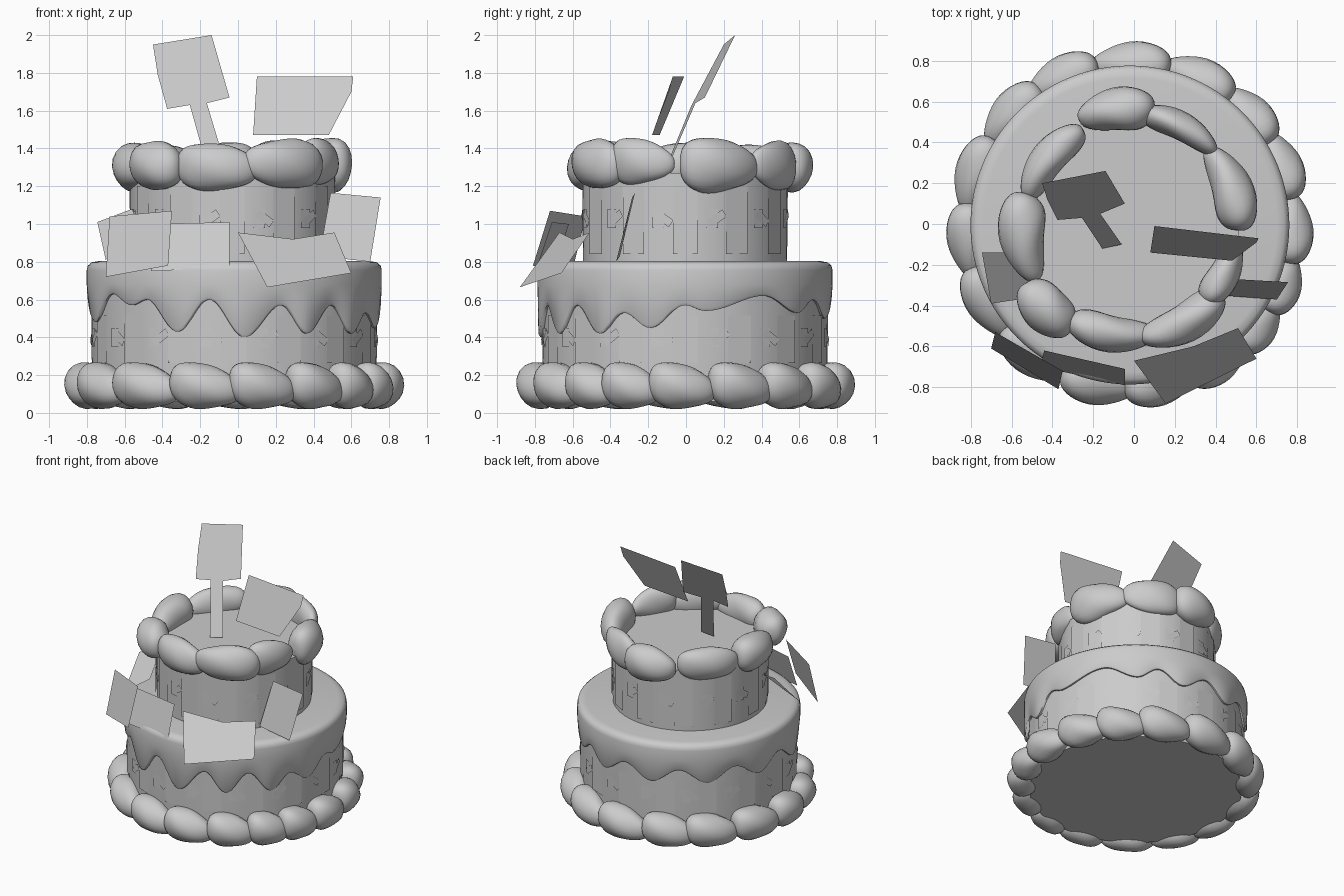
import bpy, bmesh, math
from math import sin, cos, pi, radians

if "Cube" in bpy.data.objects:
    bpy.data.objects.remove(bpy.data.objects["Cube"])

CX, CY = -0.02, -0.005
grey = bpy.data.materials.new("plain grey")
grey.diffuse_color = (0.6, 0.6, 0.6, 1)
grey.use_nodes = True
grey.node_tree.nodes["Principled BSDF"].inputs["Base Color"].default_value = grey.diffuse_color


def add(name, verts, faces, smooth=None):
    me = bpy.data.meshes.new(name)
    me.from_pydata(verts, [], faces)
    me.materials.append(grey)
    ob = bpy.data.objects.new(name, me)
    bpy.context.collection.objects.link(ob)
    if smooth:
        bpy.ops.object.select_all(action='DESELECT')
        bpy.context.view_layer.objects.active = ob
        ob.select_set(True)
        bpy.ops.object.shade_smooth_by_angle(angle=radians(smooth))
    return ob


def lathe(name, rows, n, smooth=40, caps=True, cx=CX):
    """rows: functions of angle giving (radius, z), listed bottom to top"""
    verts, faces = [], []
    for row in rows:
        for i in range(n):
            a = 2 * pi * i / n
            r, z = row(a)
            verts.append((cx + r * cos(a), CY + r * sin(a), z))
    for k in range(len(rows) - 1):
        for i in range(n):
            j = (i + 1) % n
            faces.append((k*n + i, k*n + j, (k+1)*n + j, (k+1)*n + i))
    if caps:
        faces.append(tuple(reversed(range(n))))
    faces.append(tuple(range((len(rows)-1)*n, len(rows)*n)))
    return add(name, verts, faces, smooth)


def fixed(r, z):
    return lambda a: (r, z)


# Cake tiers
lathe("lower_tier", [fixed(0.745, 0.06), fixed(0.755, 0.3), fixed(0.757, 0.7)], 64)
lathe("upper_tier", [fixed(0.54, 0.78), fixed(0.545, 1.27)], 48, cx=-0.03)

# Dripping icing: wavy lower edge, rounded shoulder
drips = [(-14, .45), (0, .57), (8, .54), (33, .62), (51, .53), (62, .6), (75, .5), (90, .6),
         (105, .5), (120, .6), (135, .5), (150, .6), (165, .5), (180, .6), (197, .48),
         (213, .63), (225, .57), (233, .6), (247, .43), (260, .6), (274, .4), (289, .57),
         (300, .42), (312, .57), (324, .42), (335, .53), (346, .45)]


def drip_z(a):
    d = math.degrees(a)
    if d >= 346:
        d -= 360
    for (a0, z0), (a1, z1) in zip(drips, drips[1:]):
        if a0 <= d <= a1:
            return z0 + (z1 - z0) * (1 - cos(pi * (d - a0) / (a1 - a0))) / 2
    return 0.5


icing_rows = [lambda a: (0.75, drip_z(a)), lambda a: (0.768, drip_z(a)),
              lambda a: (0.777, drip_z(a) + 0.015), fixed(0.781, 0.68), fixed(0.781, 0.755),
              fixed(0.775, 0.78), fixed(0.755, 0.797), fixed(0.72, 0.803)]
lathe("drip_icing", icing_rows, 240, 50, caps=False)


# Piped cream: teardrops bent around a ring, thick at one end
def dollop(name, ang, half, ring, z0, width, height, taper, slope=0.0):
    nu, nv = 20, 20
    verts, faces = [], []
    for i in range(nu + 1):
        th = pi * i / nu
        u, s = -cos(th), max(sin(th), 0.001) ** 0.75
        k = s * (1 + taper * u)
        for j in range(nv):
            p = 2 * pi * j / nv
            ripple = 1 + 0.035 * cos(3 * p + 4 * u)
            r = ring + width * k * cos(p) * ripple
            a = radians(ang + half * u)
            z = z0 + slope * u + height * k * sin(p) * ripple
            verts.append((CX + r * cos(a), CY + r * sin(a), max(z, 0.0)))
    for i in range(nu):
        for j in range(nv):
            q = (j + 1) % nv
            faces.append((i*nv + j, i*nv + q, (i+1)*nv + q, (i+1)*nv + j))
    add(name, verts, faces, 60)


base = [22, 43, 65, 90, 115, 137, 162, 186, 209, 234, 259, 281, 303, 322, 339, 359]
for i, a in enumerate(base):
    nxt = base[(i + 1) % len(base)] + (360 if i == len(base) - 1 else 0)
    prv = base[i - 1] - (360 if i == 0 else 0)
    half = (nxt - prv) / 4 + 2
    dollop("base_cream", a, half, 0.785, 0.14, 0.11, 0.118, -0.25, -0.025)

# angle, half length, ring radius, height centre, half width, half height, taper
for a, h, r, z, w, t, k in [
        (97, 19, .57, 1.30, .105, .13, -.2), (62, 22, .545, 1.31, .07, .13, .15),
        (21, 24, .53, 1.31, .10, .14, -.3), (334, 20, .52, 1.33, .075, .12, -.3),
        (299, 24, .55, 1.32, .095, .13, .15), (260, 23, .54, 1.30, .09, .125, -.15),
        (225, 16, .58, 1.31, .115, .13, 0), (187, 24, .53, 1.30, .11, .125, -.3),
        (141, 25, .515, 1.30, .085, .12, -.1)]:
    dollop("top_cream", a, h, r, z, w, t, k, -0.01)


# Wall decorations: thin flat panels and small crossed tiles
def wall_tile(name, ang, radius, z, w, h, tilt, cx):
    a, t = radians(ang), radians(tilt)
    verts = []
    for sx, sz in ((-1, -1), (1, -1), (1, 1), (-1, 1)):
        x, y = sx * w / 2, sz * h / 2
        u, v = x * cos(t) - y * sin(t), x * sin(t) + y * cos(t)
        verts.append((cx + radius * cos(a) - u * sin(a),
                      CY + radius * sin(a) + u * cos(a), z + v))
    add(name, verts, [(0, 1, 2, 3)])


for count, rad, zc, ph, cx in ((16, .76, .39, .25, CX), (12, .548, 1.02, .36, -0.03)):
    for i in range(count):
        ang = 360 * i / count
        wall_tile("wall_panel", ang, rad - 0.002, zc, 0.13, ph, 0, cx)
        mid = ang + 180 / count
        wall_tile("cross_tile", mid, rad, zc + .01, 0.065, 0.10, 0, cx)
        wall_tile("cross_tile", mid + 3, rad + .002, zc + .01, 0.10, 0.045, 35 * (-1) ** i, cx)

# Flat cards and the topper sign
cards = {
    "topper_sign": [(-.45, .20, 1.95), (-.14, .26, 2.0), (-.045, .10, 1.67), (-.165, .05, 1.64),
                    (-.06, -.10, 1.29), (-.155, -.12, 1.27), (-.255, .03, 1.63),
                    (-.375, .02, 1.61), (-.425, .12, 1.79)],
    "topper_card": [(.10, -.01, 1.78), (.61, -.07, 1.78), (.60, -.09, 1.70),
                    (.48, -.18, 1.47), (.08, -.14, 1.47)],
    "right_card": [(.49, -.27, 1.165), (.755, -.285, 1.14), (.70, -.37, .80), (.43, -.35, .83)],
    "front_left_card": [(-.68, -.53, 1.04), (-.35, -.72, 1.07), (-.37, -.81, .78), (-.70, -.61, .72)],
    "front_card": [(-.44, -.62, 1.0), (-.045, -.71, 1.01), (-.045, -.79, .77), (-.46, -.70, .75)],
    "front_right_card": [(0, -.67, .955), (.29, -.60, .92), (.51, -.51, .955),
                         (.60, -.66, .74), (.155, -.88, .665)],
    "left_card": [(-.745, -.14, 1.01), (-.56, -.14, 1.08), (-.50, -.36, .95), (-.70, -.39, .81)],
}
for name, pts in cards.items():
    add(name, pts, [tuple(reversed(range(len(pts))))])
